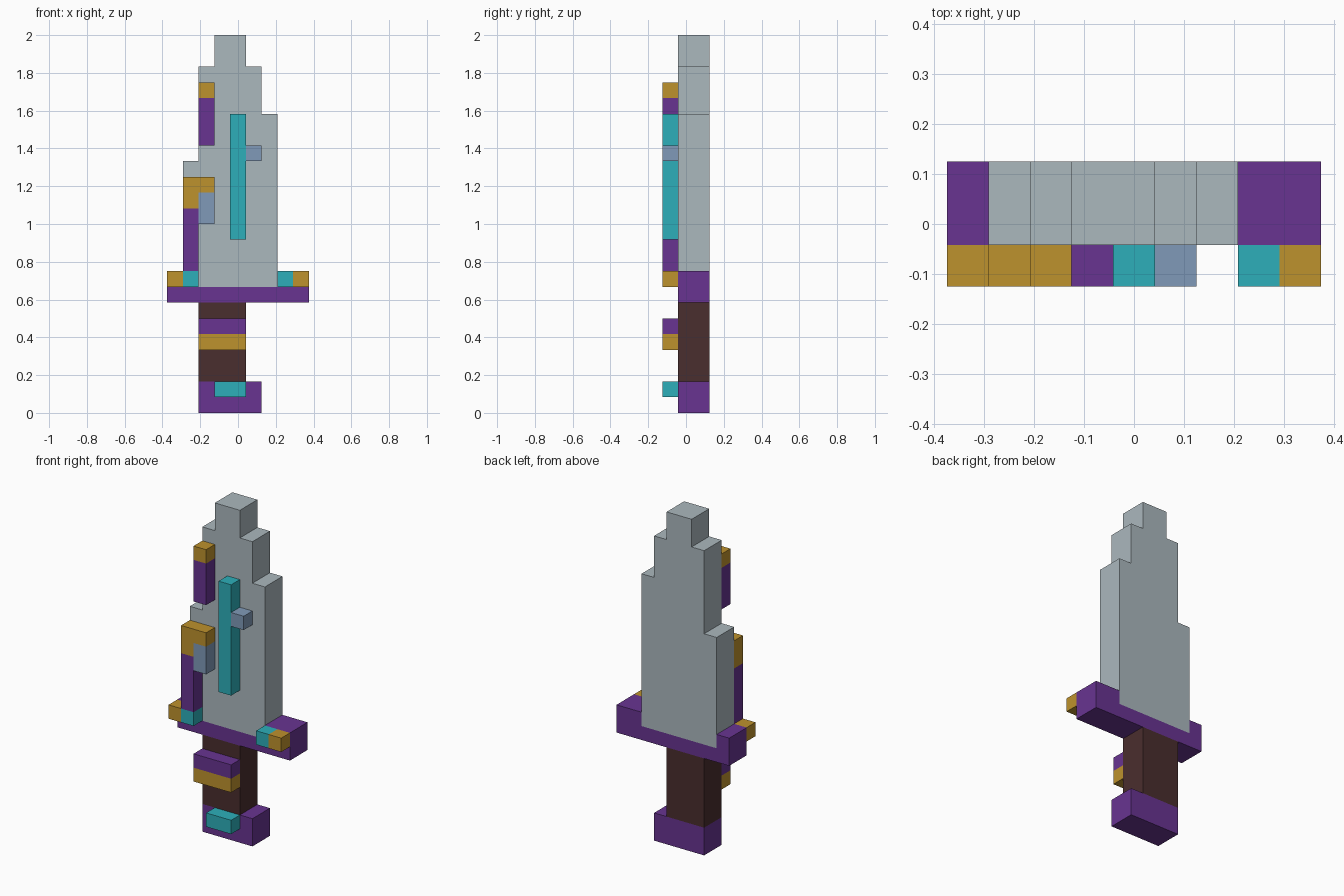
import bpy
import bmesh

if "Cube" in bpy.data.objects:
    bpy.data.objects.remove(bpy.data.objects["Cube"], do_unlink=True)

U = 1 / 12          # one block of the grid
HALF_WIDTH = 4.5    # half the guard width, in blocks


def linear(c):
    c /= 255
    return c / 12.92 if c <= 0.04045 else ((c + 0.055) / 1.055) ** 2.4


def material(name, *rgb):
    color = (*[linear(c) for c in rgb], 1)
    mat = bpy.data.materials.new(name)
    mat.use_nodes = True
    mat.diffuse_color = color
    mat.node_tree.nodes["Principled BSDF"].inputs["Base Color"].default_value = color
    return mat


STEEL = material("pale steel", 171, 184, 190)
PURPLE = material("purple", 104, 52, 145)
GOLD = material("gold", 190, 146, 45)
TEAL = material("teal", 45, 175, 186)
BLUE = material("grey blue", 128, 154, 184)
BROWN = material("dark brown", 74, 46, 46)

BODY = (-0.5, 1.5)      # depth range of the main blocks
TRIM = (-1.5, -0.5)     # depth range of the raised front trim


def extrude(name, mat, outline, depth):
    """Extrude a front outline of (column, row) points through a depth range."""
    bm = bmesh.new()
    verts = [bm.verts.new(((x - HALF_WIDTH) * U, depth[0] * U, z * U)) for x, z in outline]
    face = bm.faces.new(verts)
    result = bmesh.ops.extrude_face_region(bm, geom=[face])
    moved = [g for g in result["geom"] if isinstance(g, bmesh.types.BMVert)]
    bmesh.ops.translate(bm, verts=moved, vec=(0, (depth[1] - depth[0]) * U, 0))
    bmesh.ops.recalc_face_normals(bm, faces=bm.faces)
    mesh = bpy.data.meshes.new(name)
    bm.to_mesh(mesh)
    bm.free()
    mesh.materials.append(mat)
    obj = bpy.data.objects.new(name, mesh)
    bpy.context.collection.objects.link(obj)


def block(name, mat, x0, x1, z0, z1, depth=TRIM):
    extrude(name, mat, [(x0, z0), (x1, z0), (x1, z1), (x0, z1)], depth)


# Handle
block("pommel", PURPLE, 2, 6, 0, 2, BODY)
block("grip", BROWN, 2, 5, 2, 7, BODY)
block("pommel_gem", TEAL, 3, 5, 1, 2)
block("grip_gold_band", GOLD, 2, 5, 4, 5)
block("grip_purple_band", PURPLE, 2, 5, 5, 6)

# Guard with raised ends
extrude("guard", PURPLE, [(0, 7), (9, 7), (9, 9), (7, 9), (7, 8), (1, 8), (1, 9), (0, 9)], BODY)
for side, gold_x, gem_x in (("right", 0, 1), ("left", 8, 7)):
    block(side + "_guard_tip", GOLD, gold_x, gold_x + 1, 8, 9)
    block(side + "_guard_gem", TEAL, gem_x, gem_x + 1, 8, 9)

# Stepped blade
extrude("blade", STEEL, [(1, 8), (7, 8), (7, 19), (6, 19), (6, 22), (5, 22), (5, 24),
                         (3, 24), (3, 22), (2, 22), (2, 16), (1, 16)], BODY)

# Blade trim
block("blade_core", TEAL, 4, 5, 11, 19)
block("core_stud", BLUE, 5, 6, 16, 17)
block("lower_edge_trim", PURPLE, 1, 2, 9, 13)
extrude("lower_edge_cap", GOLD, [(1, 13), (2, 13), (2, 14), (3, 14), (3, 15), (1, 15)], TRIM)
block("lower_edge_stud", BLUE, 2, 3, 12, 14)
block("upper_edge_trim", PURPLE, 2, 3, 17, 20)
block("upper_edge_cap", GOLD, 2, 3, 20, 21)
